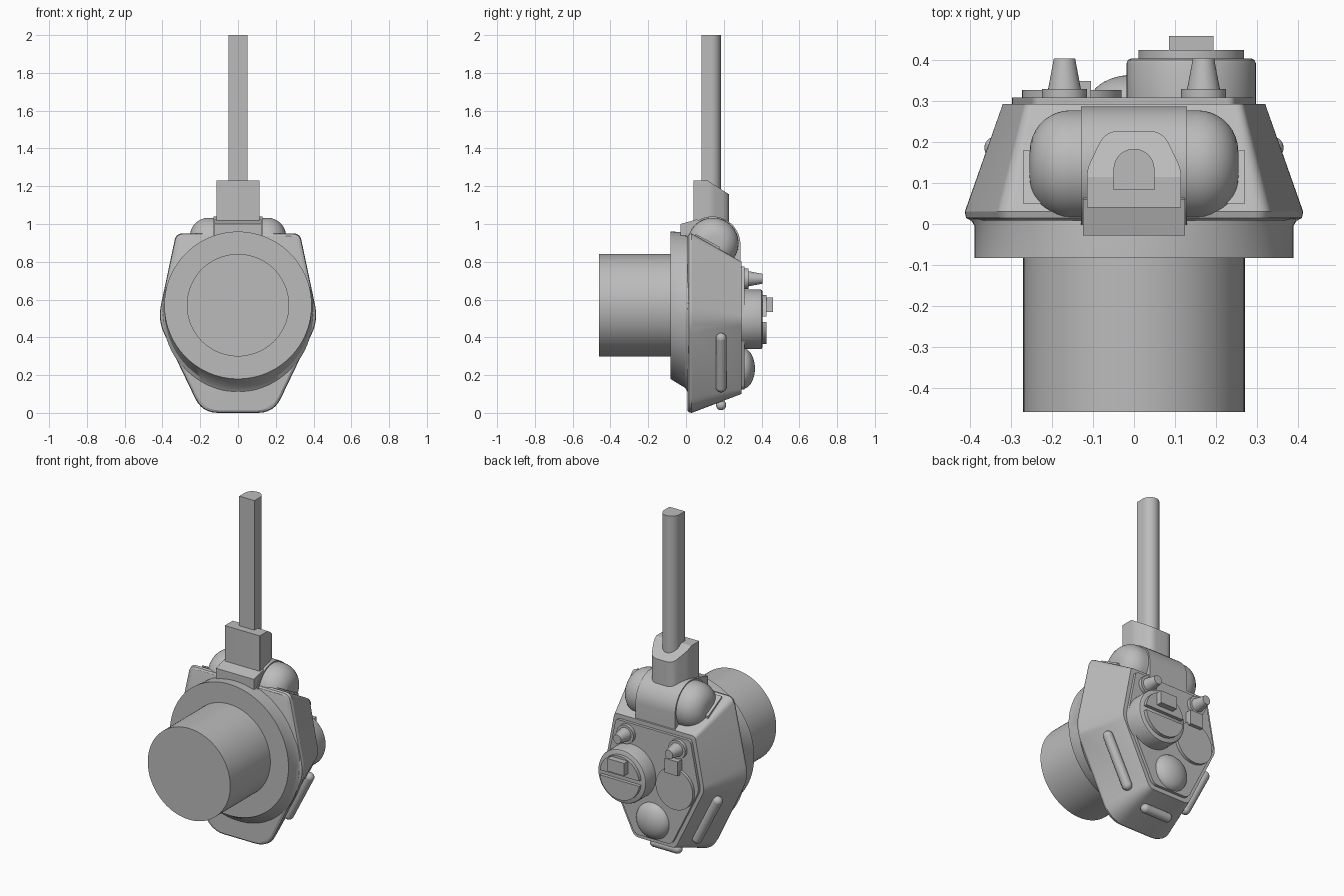
import bpy, bmesh
from math import sin, cos, pi, radians, asin
from mathutils import Vector

old = bpy.data.objects.get("Cube")
if old:
    bpy.data.objects.remove(old, do_unlink=True)

grey = bpy.data.materials.new("plain grey")
grey.use_nodes = True
grey.diffuse_color = (0.5, 0.5, 0.5, 1)
grey.node_tree.nodes["Principled BSDF"].inputs["Base Color"].default_value = (0.5, 0.5, 0.5, 1)


def loft(name, rings, cut=None):
    """Skin a list of equal-length rings and cap both ends."""
    bm = bmesh.new()
    loops = [[bm.verts.new(p) for p in ring] for ring in rings]
    n = len(loops[0])
    for a, b in zip(loops, loops[1:]):
        for i in range(n):
            bm.faces.new((a[i], a[(i + 1) % n], b[(i + 1) % n], b[i]))
    bm.faces.new(loops[0])
    bm.faces.new(loops[-1])
    if cut:
        geom = bm.verts[:] + bm.edges[:] + bm.faces[:]
        res = bmesh.ops.bisect_plane(bm, geom=geom, plane_co=cut[0], plane_no=cut[1], clear_outer=True)
        edges = [e for e in res["geom_cut"] if isinstance(e, bmesh.types.BMEdge)]
        bmesh.ops.edgeloop_fill(bm, edges=edges)
    bmesh.ops.recalc_face_normals(bm, faces=bm.faces[:])
    me = bpy.data.meshes.new(name)
    bm.to_mesh(me)
    bm.free()
    me.materials.append(grey)
    me.polygons.foreach_set("use_smooth", [True] * len(me.polygons))
    me.set_sharp_from_angle(angle=radians(30))
    ob = bpy.data.objects.new(name, me)
    bpy.context.scene.collection.objects.link(ob)
    return ob


def prism(name, pts, axis, a, b, cut=None):
    """Extrude a 2D outline along x, y or z."""
    place = {"x": lambda u, v, t: (t, u, v),
             "y": lambda u, v, t: (u, t, v),
             "z": lambda u, v, t: (u, v, t)}[axis]
    return loft(name, [[place(u, v, t) for u, v in pts] for t in (a, b)], cut)


def box(name, x, y, z):
    return prism(name, [(x[0], y[0]), (x[1], y[0]), (x[1], y[1]), (x[0], y[1])], "z", *z)


def lathe(name, origin, axis, profile, n=48):
    """Revolve (distance, radius) pairs about an axis."""
    axis = Vector(axis).normalized()
    u = axis.orthogonal().normalized()
    v = axis.cross(u)
    o = Vector(origin)
    return loft(name, [[o + axis * t + (u * cos(2 * pi * i / n) + v * sin(2 * pi * i / n)) * r
                        for i in range(n)] for t, r in profile])


def capsule(name, p, q, r):
    p, q = Vector(p), Vector(q)
    length = (q - p).length
    arc = [radians(a) for a in range(3, 91, 12)] + [pi / 2]
    prof = [(-r * cos(a), r * sin(a)) for a in arc]
    prof += [(length - t, s) for t, s in reversed(prof)]
    return lathe(name, p, q - p, prof, 24)


def rounded(pts, radii, steps=6):
    """Round every corner of a polygon with a short curve."""
    out = []
    pts = [Vector(p) for p in pts]
    for i, p in enumerate(pts):
        a = p + (pts[i - 1] - p).normalized() * radii[i]
        b = p + (pts[(i + 1) % len(pts)] - p).normalized() * radii[i]
        for k in range(steps + 1):
            t = k / steps
            out.append(a * (1 - t) ** 2 + p * 2 * t * (1 - t) + b * t * t)
    return out


def hexagon(top, wide, base, z_top, z_mid, z_base, radii):
    pts = [(top, z_top), (wide, z_mid), (base, z_base),
           (-base, z_base), (-wide, z_mid), (-top, z_top)]
    return rounded(pts, radii + radii[::-1])


def at_y(pts, y):
    return [(u, y, v) for u, v in pts]


# Tapered six-sided housing
soft = [0.035, 0.08, 0.085]
tight = [0.02, 0.03, 0.03]
loft("housing", [
    at_y(hexagon(0.315, 0.41, 0.18, 0.937, 0.49, 0.013, soft), 0.008),
    at_y(hexagon(0.325, 0.422, 0.187, 0.946, 0.49, 0.003, soft), 0.015),
    at_y(hexagon(0.328, 0.425, 0.19, 0.95, 0.49, 0, soft), 0.03),
    at_y(hexagon(0.265, 0.325, 0.135, 0.80, 0.49, 0.10, tight), 0.293)])
prism("back_plate", hexagon(0.245, 0.302, 0.12, 0.775, 0.49, 0.125, tight), "y", 0.28, 0.31)

# Front collar and barrel
N = 96


def ring(y, rx, rz, zc):
    return [(rx * cos(2 * pi * i / N), y, zc + rz * sin(2 * pi * i / N)) for i in range(N)]


loft("collar", [ring(-0.083, 0.39, 0.39, 0.57), ring(-0.005, 0.39, 0.412, 0.545),
                ring(0.012, 0.40, 0.425, 0.53)])
lathe("front_barrel", (0, -0.46, 0.57), (0, 1, 0), [(0, 0.271), (0.40, 0.271)], 96)

# Rounded hinge drum with its strap and front lip
end = [(-0.255 + 0.1 * (1 - cos(a)), 0.035 + 0.1 * sin(a))
       for a in [radians(d) for d in range(0, 91, 10)]]
lathe("hinge_drum", (0, 0.143, 0.898), (1, 0, 0), end + [(-t, r) for t, r in reversed(end)], 64)
arc = [(0.14 + 0.148 * cos(radians(d)), 0.892 + 0.148 * sin(radians(d))) for d in range(0, 181, 6)]
prism("hinge_strap", [(0.288, 0.79)] + arc + [(0.0, 0.84)], "x", -0.13, 0.13)
prism("hinge_lip", [(-0.028, 0.94), (-0.028, 1.0), (0.06, 1.025), (0.1, 0.94)], "x", -0.125, 0.125)

# Blade and its socket, the socket top sloping down to the rear
foot = rounded([(-0.115, 0.04), (0.115, 0.04), (0.115, 0.135), (0.07, 0.228), (-0.07, 0.228),
                (-0.115, 0.135)], [0.001, 0.001, 0.02, 0.035, 0.035, 0.02])
prism("blade_socket", foot, "z", 0.95, 1.23, cut=((0, 0.115, 1.23), (0, 0.55, 0.85)))
back = [(0.05 * cos(radians(d)), 0.134 + 0.05 * sin(radians(d))) for d in range(0, 181, 10)]
prism("blade", back + [(-0.05, 0.083), (0.05, 0.083)], "z", 1.1, 2.0)

# Paired details: shoulder plates, side grips and rear posts
for s, side in ((1, "left"), (-1, "right")):
    prism("shoulder_plate_" + side, [(0.05, 0.90), (0.05, 0.948), (0.18, 0.878), (0.18, 0.83)],
          "x", s * 0.17, s * 0.272)
    capsule("side_grip_" + side, (s * 0.338, 0.186, 0.395), (s * 0.205, 0.186, 0.137), 0.028)
    lathe("post_base_" + side, (s * 0.17, 0.30, 0.71), (0, 1, 0), [(0, 0.055), (0.03, 0.055)], 32)
    lathe("post_" + side, (s * 0.17, 0.32, 0.71), (0, 1, 0), [(0, 0.042), (0.085, 0.026)], 32)
capsule("bottom_grip", (-0.075, 0.186, 0.041), (0.075, 0.186, 0.041), 0.027)

# Rear dial with a slotted face and a raised key
lathe("dial", (0.14, 0.29, 0.495), (0, 1, 0),
      [(0, 0.158), (0.103, 0.158), (0.111, 0.155), (0.115, 0.147)], 64)
gap = asin(0.015 / 0.13)
for s, part in ((1, "upper"), (-1, "lower")):
    half = [gap + (pi - 2 * gap) * i / 24 for i in range(25)]
    prism("dial_face_" + part, [(0.14 + 0.13 * cos(a), 0.495 + s * 0.13 * sin(a)) for a in half],
          "y", 0.39, 0.425)
box("dial_key", (0.085, 0.195), (0.41, 0.46), (0.535, 0.61))

# Flat disc with a small latch, and the rear dome
lathe("flat_disc", (-0.152, 0.30, 0.47), (0, 1, 0), [(0, 0.122), (0.028, 0.122)], 48)
box("disc_latch", (-0.19, -0.105), (0.30, 0.35), (0.565, 0.65))
lathe("rear_dome", (0, 0.30, 0.235), (0, 1, 0),
      [(0.065 * sin(radians(d)), 0.108 * cos(radians(d))) for d in range(0, 89, 8)], 48)
